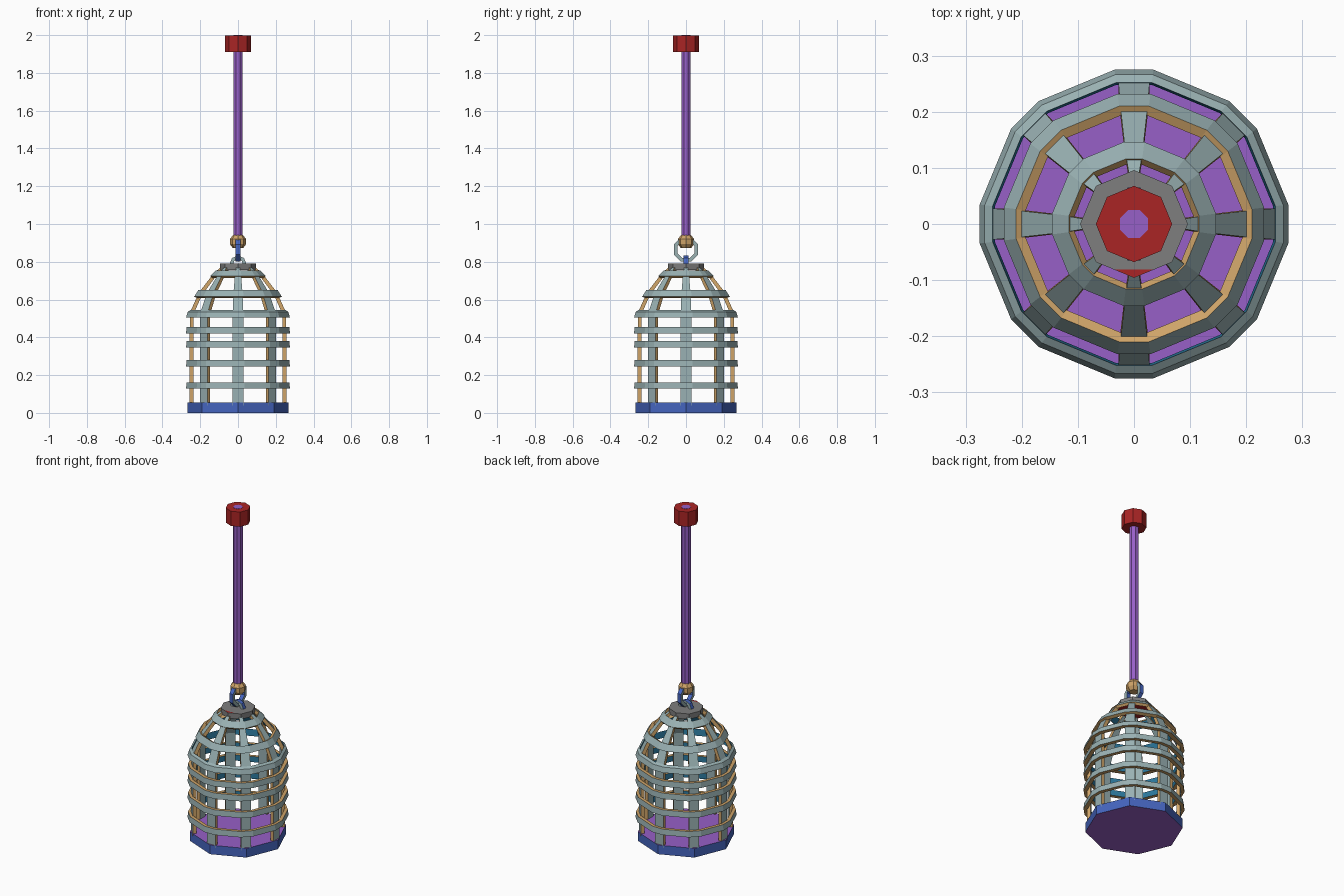
import bpy, math

if "Cube" in bpy.data.objects:
    bpy.data.objects.remove(bpy.data.objects["Cube"])

def mat(name, c):
    m = bpy.data.materials.new(name)
    m.diffuse_color = (*c, 1)
    m.use_nodes = True
    m.node_tree.nodes["Principled BSDF"].inputs["Base Color"].default_value = m.diffuse_color
    return m

PALE = mat("pale_grey", (0.32, 0.44, 0.45))
TAN = mat("tan", (0.62, 0.37, 0.14))
TEAL = mat("teal", (0.025, 0.19, 0.34))
BLUE = mat("blue", (0.06, 0.13, 0.52))
PURPLE = mat("purple", (0.31, 0.115, 0.57))
RED = mat("red", (0.40, 0.018, 0.018))
GREY = mat("mid_grey", (0.21, 0.21, 0.21))

def build(name, verts, faces, idx, mats):
    me = bpy.data.meshes.new(name)
    me.from_pydata(verts, [], faces)
    for m in mats:
        me.materials.append(m)
    for p, i in zip(me.polygons, idx):
        p.material_index = i
    me.update()
    ob = bpy.data.objects.new(name, me)
    bpy.context.collection.objects.link(ob)
    return ob

def lathe(name, prof, side, caps=None, turn=0.0):
    """Eight-sided solid from (radius, z) points going up."""
    n, k = 8, len(prof)
    v = [(r * math.cos(turn + i * math.pi / 4), r * math.sin(turn + i * math.pi / 4), z)
         for r, z in prof for i in range(n)]
    f = [(j*n + i, j*n + (i+1) % n, (j+1)*n + (i+1) % n, (j+1)*n + i)
         for j in range(k - 1) for i in range(n)]
    idx = [0] * len(f)
    f += [tuple(reversed(range(n))), tuple(range((k-1)*n, k*n))]
    idx += [1, 2]
    lo, hi = caps or (side, side)
    return build(name, v, f, idx, [side, lo, hi])

def hoop(name, prof, idx):
    """Closed profile (outer bottom first, going up) swept round a chamfered octagon."""
    a = math.radians(7.2)
    angs = [i * math.pi / 4 + s * a for i in range(8) for s in (-1, 1)]
    n, k = 16, len(prof)
    v = [(r / math.cos(a) * math.cos(t), r / math.cos(a) * math.sin(t), z)
         for r, z in prof for t in angs]
    f, fi = [], []
    for j in range(k):
        q = (j + 1) % k
        for i in range(n):
            e = (i + 1) % n
            f.append((j*n + i, j*n + e, q*n + e, q*n + i))
            fi.append(idx[j])
    return build(name, v, f, fi, [PALE, TAN, TEAL])

def link(name, z0, ro, ri, half, axis, steps):
    """Flat-sided chain link; axis is the direction the flat side faces."""
    full = steps == 8
    cnt = steps if full else steps + 1
    v = []
    for i in range(cnt):
        t = i * math.pi / 4 + (math.pi / 8 if full else 0)
        for r, s in ((ro, -half), (ro, half), (ri, half), (ri, -half)):
            u, z = r * math.cos(t), z0 + r * math.sin(t)
            v.append((s, u, z) if axis == 'x' else (u, -s, z))
    f, fi = [], []
    for i in range(steps):
        a, b = i * 4, ((i + 1) % cnt) * 4
        for c in range(4):
            d = (c + 1) % 4
            f.append((a + c, b + c, b + d, a + d))
            fi.append(c % 2)
    if not full:
        f += [(0, 1, 2, 3), tuple(steps*4 + c for c in (3, 2, 1, 0))]
        fi += [0, 0]
    return build(name, v, f, fi, [BLUE, PALE])

# base tray
lathe("base", [(0.268, 0), (0.268, 0.055)], BLUE, (PURPLE, PURPLE))

# straight hoops
for n, z in enumerate((0.145, 0.262, 0.363, 0.438)):
    h = 0.017
    hoop(f"hoop_{n}", [(0.275, z-h), (0.272, z+h), (0.252, z+h), (0.252, z-h)], [0, 1, 2, 1])
# shoulder and dome hoops
hoop("shoulder_hoop", [(0.275, 0.505), (0.266, 0.535), (0.252, 0.545), (0.248, 0.505)], [0, 0, 2, 1])
hoop("dome_hoop_low", [(0.232, 0.615), (0.21, 0.65), (0.193, 0.642), (0.212, 0.607)], [0, 1, 2, 1])
hoop("dome_hoop_high", [(0.146, 0.725), (0.116, 0.755), (0.106, 0.742), (0.134, 0.713)], [0, 1, 2, 1])

# upright bars: (outer radius, z, inner radius, inner z, half width)
PATH = [(0.257, 0.04, 0.236, 0.04, 0.028), (0.255, 0.53, 0.236, 0.522, 0.028),
        (0.207, 0.637, 0.19, 0.625, 0.024), (0.126, 0.742, 0.114, 0.726, 0.015),
        (0.09, 0.772, 0.08, 0.756, 0.009)]
for n in range(8):
    c, s = math.cos(n * math.pi / 4), math.sin(n * math.pi / 4)
    v = []
    for ro, zo, ri, zi, w in PATH:
        for r, u, z in ((ro, -w, zo), (ro, w, zo), (ri, w, zi), (ri, -w, zi)):
            v.append((r*c - u*s, r*s + u*c, z))
    f, fi = [], []
    for i in range(len(PATH) - 1):
        for k in range(4):
            d = (k + 1) % 4
            f.append((i*4 + k, i*4 + d, i*4 + 4 + d, i*4 + 4 + k))
            fi.append(k % 2)
    e = (len(PATH) - 1) * 4
    f += [(3, 2, 1, 0), (e, e+1, e+2, e+3)]
    fi += [0, 0]
    build(f"bar_{n}", v, f, fi, [PALE, TAN])

# top plate with red underside and red front tip
lathe("top_plate", [(0.096, 0.757), (0.096, 0.79)], GREY, (RED, GREY))
build("plate_tip", [(-0.034, -0.081, 0.7915), (0, -0.0955, 0.7915), (0.034, -0.081, 0.7915)],
      [(0, 1, 2)], [0], [RED])

# hanging links
link("lower_link", 0.788, 0.045, 0.026, 0.012, 'y', 4)
link("upper_link", 0.865, 0.07, 0.05, 0.012, 'x', 8)

# knot, pole and ceiling cap
lathe("knot", [(0.028, 0.873), (0.043, 0.893), (0.043, 0.92), (0.026, 0.942)], TAN)
lathe("pole", [(0.027, 0.9), (0.027, 2.0)], PURPLE, None, math.pi / 8)
lathe("ceiling_cap", [(0.068, 1.91), (0.068, 1.999)], RED)
